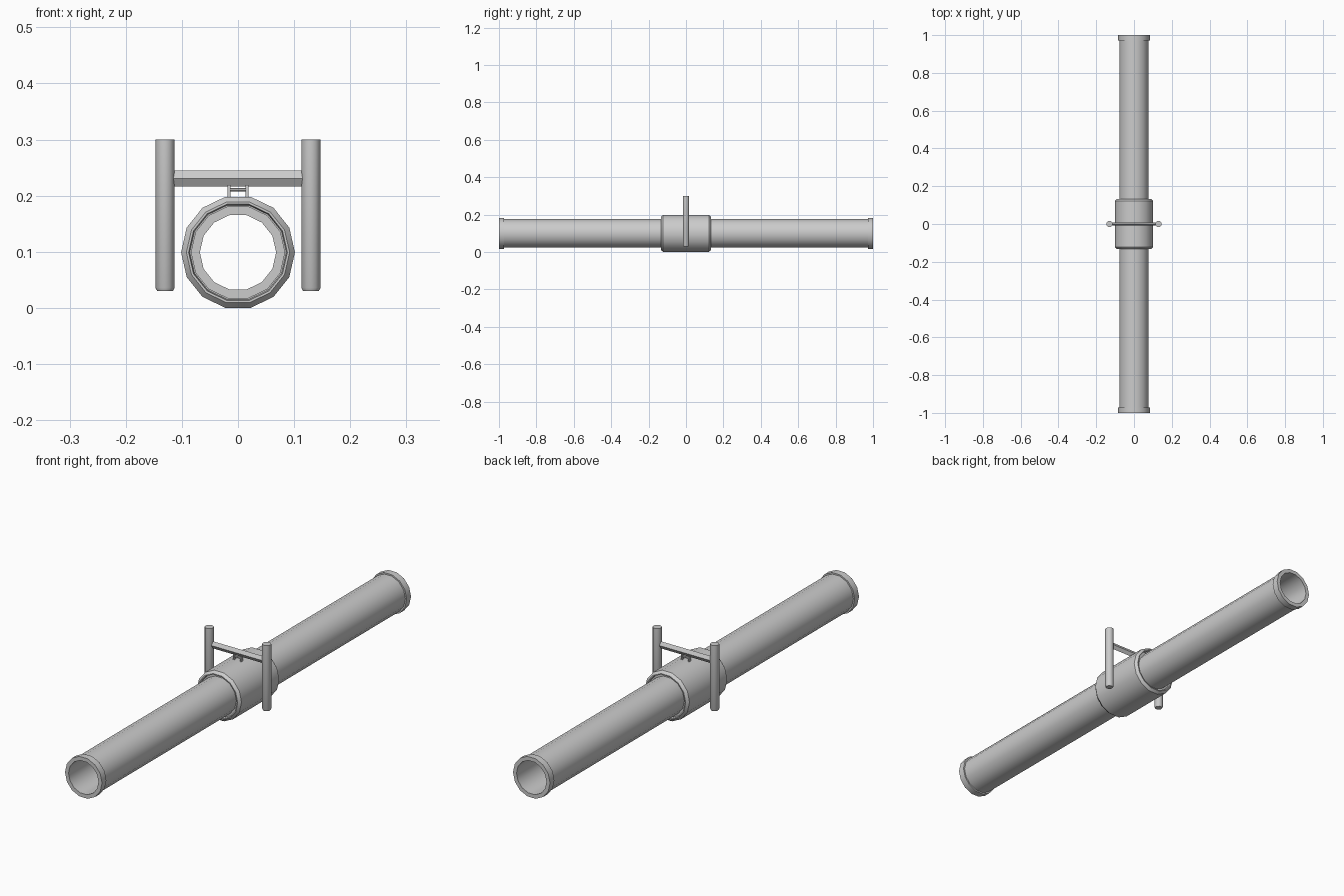
import bpy, bmesh
from math import pi, sin, cos, radians

if "Cube" in bpy.data.objects:
    bpy.data.objects.remove(bpy.data.objects["Cube"])

SIDES = 14
CZ = 0.099  # height of the pipe axis


def finish(name, bm, smooth=True):
    bmesh.ops.recalc_face_normals(bm, faces=bm.faces)
    mesh = bpy.data.meshes.new(name)
    bm.to_mesh(mesh)
    bm.free()
    ob = bpy.data.objects.new(name, mesh)
    bpy.context.collection.objects.link(ob)
    if smooth:
        bpy.ops.object.select_all(action='DESELECT')
        ob.select_set(True)
        bpy.context.view_layer.objects.active = ob
        bpy.ops.object.shade_smooth_by_angle(angle=radians(32))
    return ob


def lathe_y(name, profile):
    """Spin a closed (radius, y) profile around the pipe axis."""
    bm = bmesh.new()
    rings = []
    for i in range(SIDES):
        a = 2 * pi * i / SIDES
        rings.append([bm.verts.new((r * cos(a), y, CZ + r * sin(a))) for r, y in profile])
    n = len(profile)
    for i in range(SIDES):
        p, q = rings[i], rings[(i + 1) % SIDES]
        for j in range(n):
            k = (j + 1) % n
            bm.faces.new((p[j], p[k], q[k], q[j]))
    return finish(name, bm)


def stack(name, sections, axis, sides, centre, flat=1.0, turn=0.0):
    """Capped rod from (position, radius) sections along x or z."""
    bm = bmesh.new()
    rings = []
    for t, r in sections:
        ring = []
        for i in range(sides):
            a = 2 * pi * i / sides + turn
            u, v = flat * r * cos(a), r * sin(a)
            co = (t, u, v) if axis == 'x' else (u, v, t)
            ring.append(bm.verts.new([c + o for c, o in zip(co, centre)]))
        rings.append(ring)
    for p, q in zip(rings, rings[1:]):
        for i in range(sides):
            j = (i + 1) % sides
            bm.faces.new((p[i], p[j], q[j], q[i]))
    bm.faces.new(rings[0])
    bm.faces.new(rings[-1])
    return finish(name, bm)


def box(name, size, centre):
    bm = bmesh.new()
    bmesh.ops.create_cube(bm, size=1)
    for v in bm.verts:
        v.co = [c * s + o for c, s, o in zip(v.co, size, centre)]
    return finish(name, bm, smooth=False)


# Long hollow pipe with a raised collar at each end
half = [(0.068, 1.0), (0.084, 1.0), (0.084, 0.972), (0.078, 0.972)]
lathe_y("pipe", half + [(r, -y) for r, y in reversed(half)])

# Chamfered coupling sleeve with a recessed lip
lip = [(0.076, 0.122), (0.086, 0.122), (0.088, 0.133), (0.092, 0.133), (0.1015, 0.122)]
lathe_y("coupling_sleeve", lip + [(r, -y) for r, y in reversed(lip)])

# Hanger posts, rounded off at the bottom
for side, label in ((-1, "left"), (1, "right")):
    stack(label + "_hanger_post", [(0.03, 0.014), (0.036, 0.0172), (0.3, 0.0172)],
          'z', 12, (side * 0.13, 0, 0))
    # Lug standing on the sleeve
    box(label + "_lug", (0.005, 0.012, 0.025), (side * 0.016, 0, 0.2065))

# Crossbar with a diamond section
stack("crossbar", [(-0.122, 0.0145), (0.122, 0.0145)], 'x', 4, (0, 0, 0.2305), flat=0.6)

# Pin between the lugs
stack("lug_pin", [(-0.016, 0.0035), (0.016, 0.0035)], 'x', 8, (0, 0, 0.2105))
